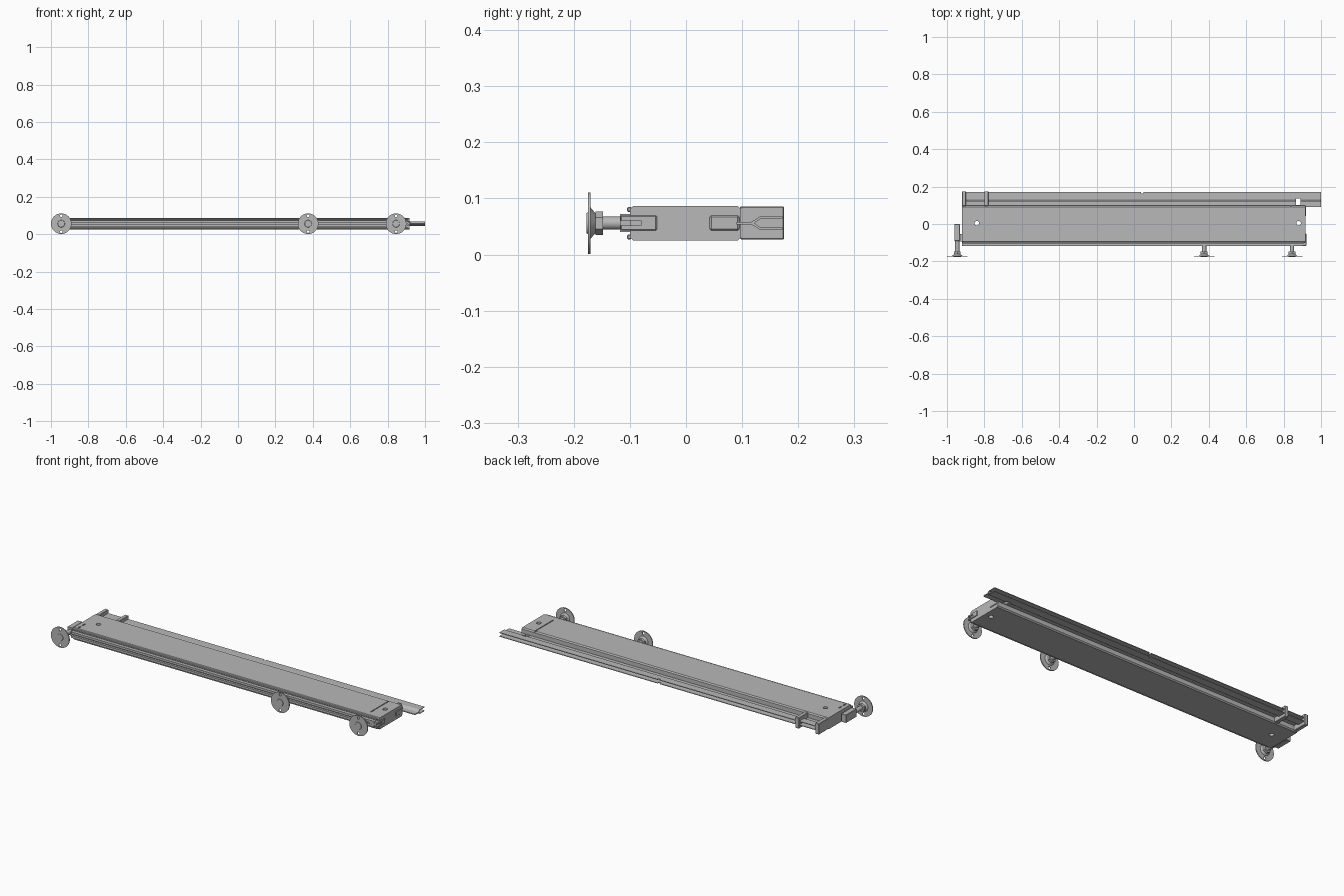
import bpy, bmesh, math
from mathutils import Matrix

if "Cube" in bpy.data.objects:
    bpy.data.objects.remove(bpy.data.objects["Cube"])

MID = 0.056  # height of the centre line
metal = bpy.data.materials.new("grey metal")
metal.use_nodes = True
grey = (0.48, 0.48, 0.48, 1)
metal.diffuse_color = grey
metal.node_tree.nodes["Principled BSDF"].inputs["Base Color"].default_value = grey


def finish(name, bm):
    bmesh.ops.recalc_face_normals(bm, faces=bm.faces)
    mesh = bpy.data.meshes.new(name)
    bm.to_mesh(mesh)
    bm.free()
    mesh.materials.append(metal)
    obj = bpy.data.objects.new(name, mesh)
    bpy.context.collection.objects.link(obj)
    return obj


def box(name, x, y, z, bevel=0):
    bm = bmesh.new()
    bmesh.ops.create_cube(bm, size=1)
    for v in bm.verts:
        for i, (a, b) in enumerate((x, y, z)):
            v.co[i] = a if v.co[i] < 0 else b
    if bevel:
        bmesh.ops.bevel(bm, geom=bm.edges[:], offset=bevel, segments=1, affect='EDGES')
    return finish(name, bm)


def extrude_x(name, half, x0, x1):
    """Extrude a (y, height offset) half outline, mirrored about the centre line."""
    outline = half + [(y, -h) for y, h in reversed(half) if h > 0]
    bm = bmesh.new()
    face = bm.faces.new([bm.verts.new((x0, y, MID + h)) for y, h in outline])
    moved = bmesh.ops.extrude_face_region(bm, geom=[face])["geom"]
    bmesh.ops.translate(bm, vec=(x1 - x0, 0, 0),
                        verts=[v for v in moved if isinstance(v, bmesh.types.BMVert)])
    return finish(name, bm)


def cylinder(name, x, z, y0, y1, r0, r1=None, sides=32, axis='Y', y=0):
    bm = bmesh.new()
    bmesh.ops.create_cone(bm, cap_ends=True, segments=sides, radius1=r0,
                          radius2=r0 if r1 is None else r1, depth=abs(y1 - y0))
    if axis == 'Y':
        bmesh.ops.transform(bm, verts=bm.verts, matrix=Matrix.Rotation(-math.pi / 2, 4, 'X'))
        bmesh.ops.translate(bm, verts=bm.verts, vec=(x, (y0 + y1) / 2, z))
    else:
        bmesh.ops.translate(bm, verts=bm.verts, vec=(x, y, z))
    return finish(name, bm)


def smooth(obj):
    bpy.ops.object.select_all(action='DESELECT')
    obj.select_set(True)
    bpy.context.view_layer.objects.active = obj
    bpy.ops.object.shade_smooth_by_angle(angle=math.radians(35))


def cut(obj, *cutters):
    for c in cutters:
        mod = obj.modifiers.new("cut", 'BOOLEAN')
        mod.operation = 'DIFFERENCE'
        mod.solver = 'EXACT'
        mod.object = c
        c.hide_render = True
        c.hide_set(True)


# Main panel with chamfered long edges, mounting holes and a seam for the end cap
panel = extrude_x("main_panel", [(-0.1, 0.025), (-0.094, 0.031), (0.092, 0.031), (0.098, 0.025)],
                  -0.92, 0.917)
cut(panel,
    cylinder("left_hole_cutter", -0.84, MID, 0, 0.2, 0.012, axis='Z', y=0.004),
    cylinder("right_hole_cutter", 0.88, MID, 0, 0.2, 0.012, axis='Z', y=0.004),
    box("seam_cutter", (0.838, 0.843), (-0.065, 0.11), (0.081, 0.1)))
for i in range(2):
    y = -0.088 + i * 0.035
    cut(panel, box(f"slot_cutter_{i}", (-0.9, -0.893), (y, y + 0.022), (0.082, 0.1)))

# Back rail: a thin web that forks into two lips
fork = [(0.09, 0.0025), (0.117, 0.0025), (0.131, 0.0115), (0.172, 0.0115), (0.172, 0.008),
        (0.133, 0.008), (0.122, 0)]
rail = extrude_x("back_rail", fork, -0.91, 0.999)
cut(rail,
    box("web_notch_cutter", (0.865, 0.89), (0.101, 0.136), (0, 0.12)),
    box("lip_notch_cutter", (0.038, 0.05), (0.163, 0.18), (0, 0.12)))

# Clips that hold the back rail
for name, x in (("end_clip", -0.92), ("inner_clip", -0.8)):
    box(name, (x, x + 0.021), (0.096, 0.175), (0.027, 0.086), 0.002)

# Front channel with a slot along its length
channel = [(-0.098, 0.016), (-0.118, 0.016), (-0.118, 0.004), (-0.106, 0.004), (-0.106, 0.0)]
extrude_x("front_channel", channel, -0.92, 0.9)
for name, z in (("upper_trim", 0.076), ("lower_trim", 0.027)):
    box(name, (-0.915, 0.91), (-0.105, -0.097), (z, z + 0.009), 0.002)

# End brackets
box("left_bracket", (-0.961, -0.931), (-0.09, 0.0), (0.034, 0.078), 0.002)
box("left_bracket_link", (-0.933, -0.915), (-0.093, -0.053), (0.043, 0.069))
right_bracket = box("right_bracket", (0.865, 0.921), (-0.117, -0.052), (0.043, 0.07), 0.002)
cut(right_bracket, box("bracket_slot_cutter", (0.91, 0.93), (-0.13, -0.08), (0.052, 0.061)))
box("end_insert", (0.9, 0.92), (0.041, 0.096), (0.042, 0.071), 0.004)

# Three adjustable feet
for side, x, start in (("left", -0.945, -0.085), ("middle", 0.375, -0.1), ("right", 0.845, -0.1)):
    plate = cylinder(f"{side}_foot_plate", x, MID, -0.175, -0.17, 0.055, sides=48)
    cut(plate, *[cylinder(f"{side}_plate_hole_cutter_{s}", x, MID + s * 0.042, -0.19, -0.16,
                          0.007, sides=16) for s in (-1, 1)])
    collar = cylinder(f"{side}_foot_collar", x, MID, -0.171, -0.16, 0.029, 0.016)
    cylinder(f"{side}_foot_nut", x, MID, -0.161, -0.148, 0.021, sides=6)
    shaft = cylinder(f"{side}_foot_shaft", x, MID, -0.15, start, 0.0115, sides=24)
    rim = cylinder(f"{side}_foot_boss", x, MID, -0.177, -0.174, 0.018, 0.02)
    for part in (plate, collar, shaft, rim):
        smooth(part)
